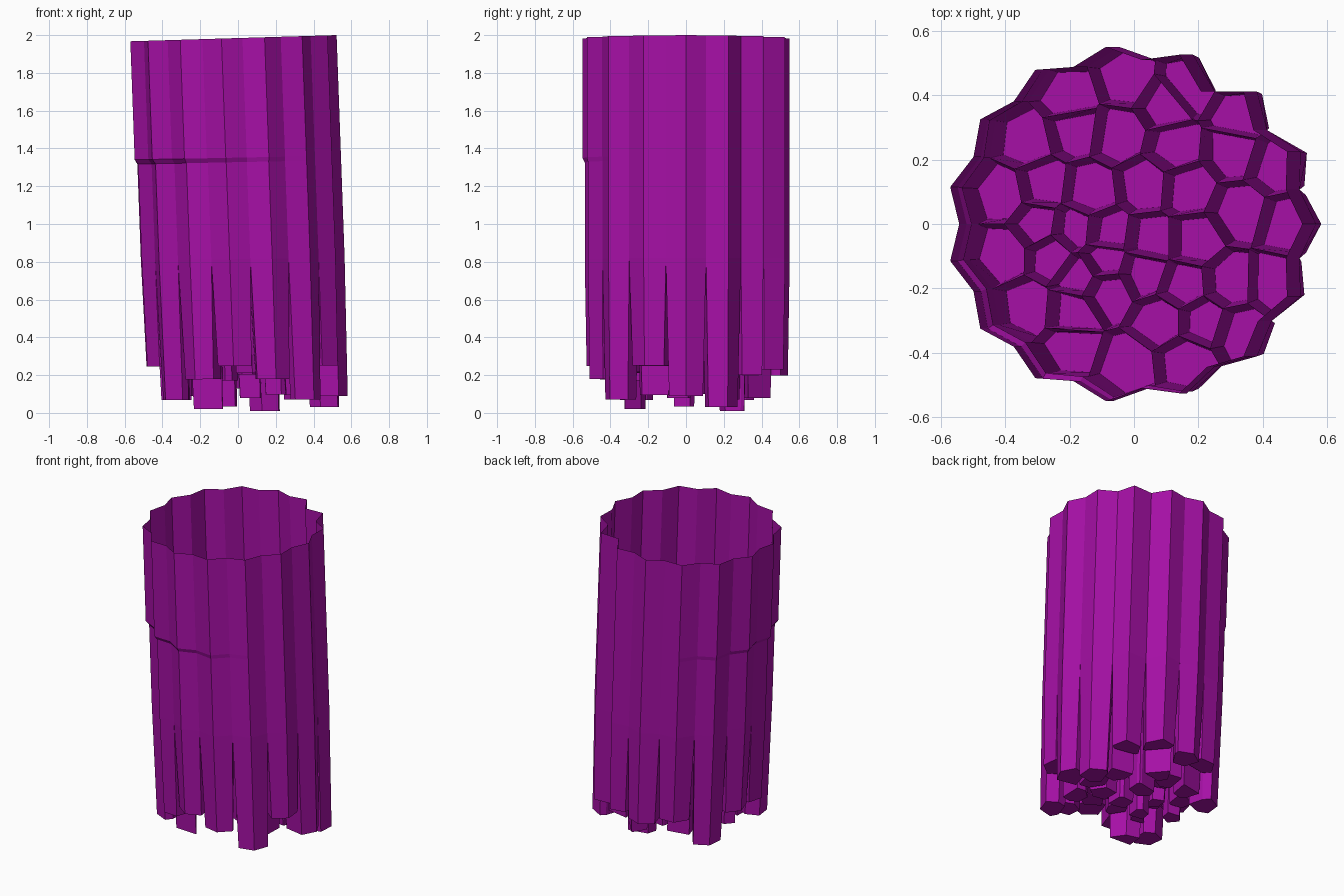
import bpy, math, random
from mathutils import Vector

if "Cube" in bpy.data.objects:
    bpy.data.objects.remove(bpy.data.objects["Cube"])

random.seed(4)
SPLIT = 0.82      # height where the columns merge into one tube
STEP = 1.35       # height of the small ledge on the front left

mat = bpy.data.materials.new("purple")
mat.diffuse_color = (0.38, 0.005, 0.38, 1)
mat.use_nodes = True
mat.node_tree.nodes["Principled BSDF"].inputs["Base Color"].default_value = mat.diffuse_color

# Scalloped outline: 15 ridges with 15 valleys between
outline = []
for k in range(30):
    a = math.radians(12 * k)
    r = 0.552 if k % 2 == 0 else {3: 0.495, 5: 0.475}.get(k, 0.512)
    outline.append(Vector((r * math.cos(a), r * math.sin(a))))


def place(p, z, upper=False):
    """Lean the bundle to -x with height, tilt the rim, pull in below the ledge."""
    x, y = p
    if not upper:
        f = max(0.0, math.cos(math.atan2(y, x) - math.radians(215)))
        k = 1 - 0.036 * f * min(1, p.length / 0.5) ** 2
        x, y = x * k, y * k
    x += 0.042 - 0.036 * z
    return (x, y, z + 0.03 * (x - 0.52) * z / 2)


def make_object(name, verts, faces):
    me = bpy.data.meshes.new(name)
    me.from_pydata(verts, [], faces)
    me.validate()
    me.materials.append(mat)
    ob = bpy.data.objects.new(name, me)
    bpy.context.collection.objects.link(ob)
    return ob


def clip(poly, mid, n):
    """Keep the part of poly on the negative side of a line."""
    out = []
    for i, a in enumerate(poly):
        b = poly[(i + 1) % len(poly)]
        da, db = (a - mid).dot(n), (b - mid).dot(n)
        if da <= 1e-7:
            out.append(a)
        if (da < -1e-7 and db > 1e-7) or (da > 1e-7 and db < -1e-7):
            out.append(a.lerp(b, da / (da - db)))
    return out


# Open outer tube
rings = [(2.0, True), (STEP + 0.012, True), (STEP - 0.012, False), (SPLIT, False)]
verts = [place(p, z, up) for z, up in rings for p in outline]
faces = []
for j in range(len(rings) - 1):
    for i in range(30):
        n = (i + 1) % 30
        faces.append((j * 30 + i, (j + 1) * 30 + i, (j + 1) * 30 + n, j * 30 + n))
make_object("outer_tube", verts, faces)

# Column centres: a ring of 15, then the inner ones
seeds = [Vector((0.45 * math.cos(math.radians(24 * k)),
                 0.45 * math.sin(math.radians(24 * k)))) for k in range(15)]
inner = [(-.21, .30), (.07, .37), (-.07, .28), (.10, .24), (.28, .225),
         (-.31, .12), (-.16, .10), (.01, .12), (.14, .11), (.30, .04),
         (-.21, -.02), (-.11, -.03), (-.33, .0), (.03, -.05), (.16, -.05),
         (-.28, -.10), (-.12, -.11), (.01, -.15), (.13, -.19), (.27, -.18),
         (-.20, -.16), (-.11, -.21), (-.22, -.28), (.06, -.30), (.19, -.30)]
seeds += [Vector(p) for p in inner]

# Bottom heights: ring columns as seen, inner ones varied
bottoms = [.09, .03, .20, .23, .20, .24, .07, .25, .25, .07, .18, .25, .18, .07, .25]
bottoms += [random.uniform(0.06, 0.24) for _ in inner]
bottoms[15 + 3], bottoms[15 + 11], bottoms[15 + 22] = 0.01, 0.035, 0.02

# Tapered hollow columns, closed at the bottom
for i, s in enumerate(seeds):
    poly = outline
    for j, t in enumerate(seeds):
        if i != j:
            poly = clip(poly, (s + t) / 2, (t - s).normalized())
    poly = [p for k, p in enumerate(poly) if (p - poly[k - 1]).length > 1e-4]
    n = len(poly)
    mid = sum(poly, Vector((0, 0))) / n
    low = []
    for p in poly:
        d = mid - p
        inset = 0.010 if p.length > 0.53 else 0.018
        low.append(p + d.normalized() * min(inset, d.length * 0.4))
    verts = [place(p, SPLIT) for p in poly] + [place(p, bottoms[i]) for p in low]
    faces = [(k, n + k, n + (k + 1) % n, (k + 1) % n) for k in range(n)]
    faces.append(tuple(reversed(range(n, 2 * n))))
    make_object("column_%02d" % (i + 1), verts, faces)
